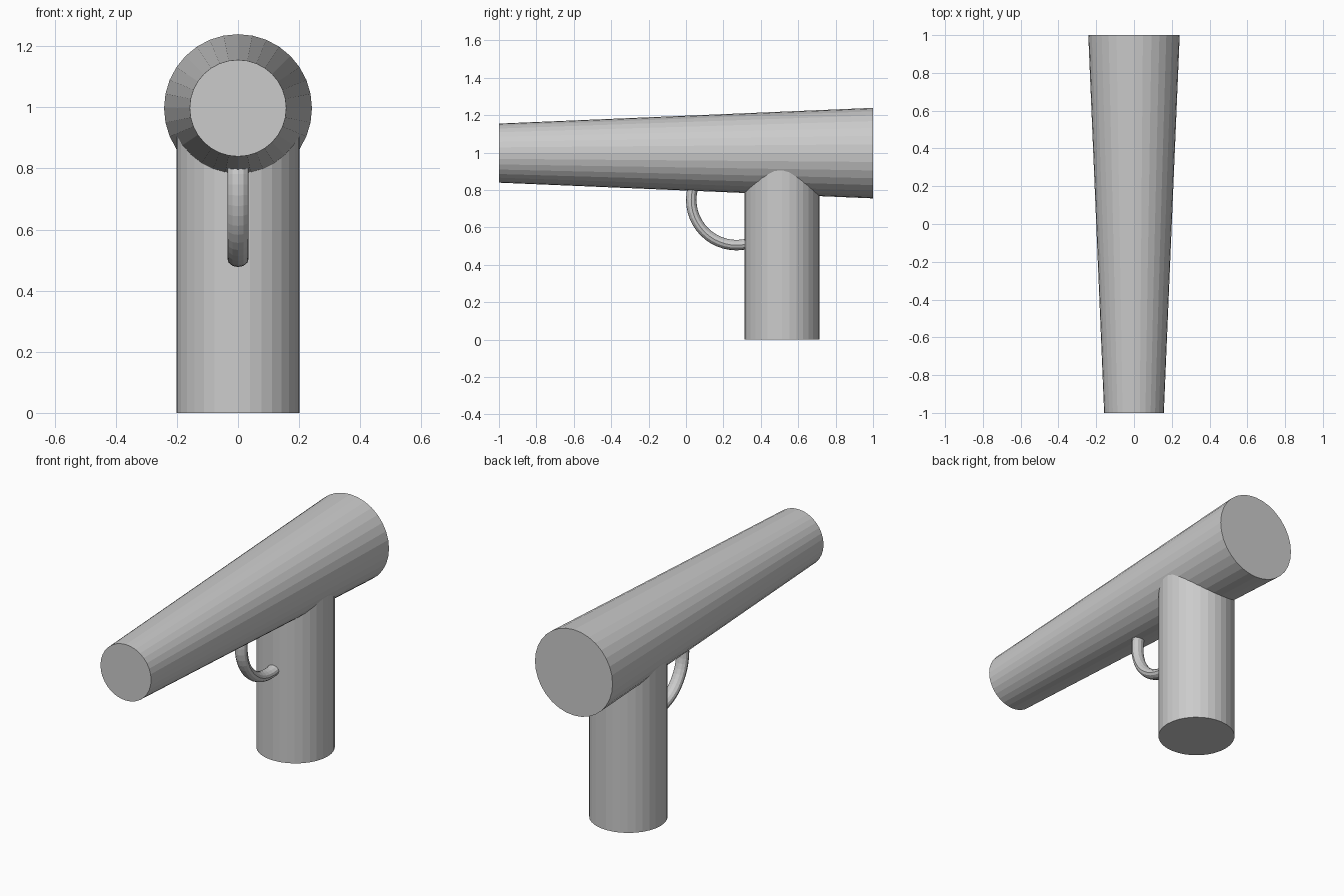
import bpy
from math import radians

if "Cube" in bpy.data.objects:
    bpy.data.objects.remove(bpy.data.objects["Cube"])

# Tapered barrel, narrow end at the front
bpy.ops.mesh.primitive_cone_add(vertices=32, radius1=0.242, radius2=0.158, depth=2,
                                location=(0, 0, 0.997), rotation=(radians(90), 0, 0))
bpy.context.object.name = "barrel"

# Upright grip, its top buried in the barrel
bpy.ops.mesh.primitive_cylinder_add(vertices=32, radius=0.201, depth=1.0,
                                    location=(0, 0.513, 0.5))
bpy.context.object.name = "grip"

# Guard ring, partly hidden inside barrel and grip
bpy.ops.mesh.primitive_torus_add(major_segments=48, minor_segments=12,
                                 major_radius=0.242, minor_radius=0.028,
                                 location=(0, 0.27, 0.747), rotation=(0, radians(90), 0))
guard = bpy.context.object
guard.name = "trigger_guard"
guard.scale.z = 1.25
